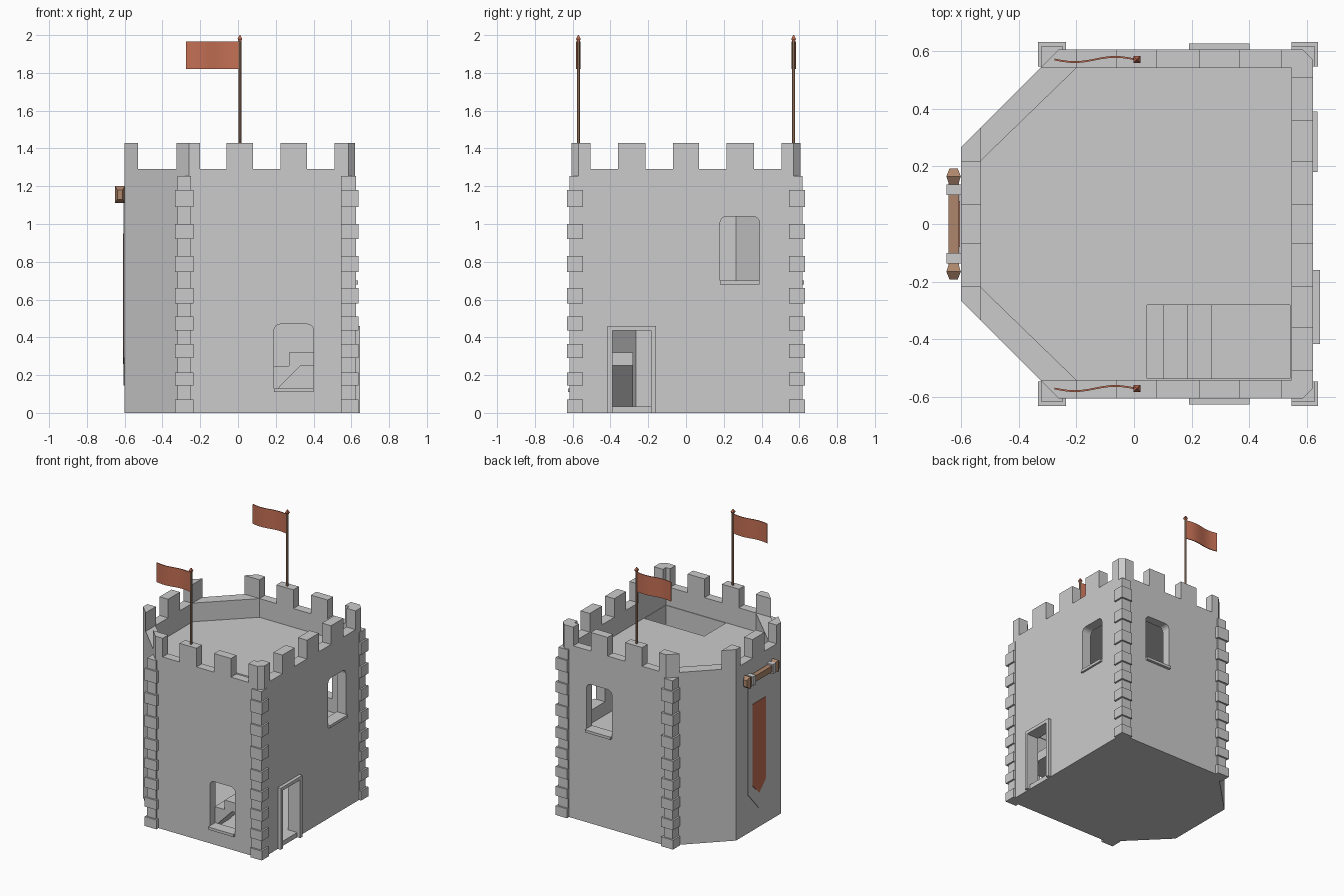
import bpy, bmesh, math
from mathutils import Vector

if "Cube" in bpy.data.objects:
    bpy.data.objects.remove(bpy.data.objects["Cube"])


def material(name, rgb):
    m = bpy.data.materials.new(name)
    m.diffuse_color = (*rgb, 1)
    m.use_nodes = True
    m.node_tree.nodes["Principled BSDF"].inputs["Base Color"].default_value = m.diffuse_color
    return m


RED = material("red_cloth", (0.55, 0.16, 0.09))
WOOD = material("wood", (0.42, 0.24, 0.15))


def finish(name, bm, mat=None):
    bmesh.ops.recalc_face_normals(bm, faces=bm.faces[:])
    me = bpy.data.meshes.new(name)
    bm.to_mesh(me)
    bm.free()
    ob = bpy.data.objects.new(name, me)
    bpy.context.collection.objects.link(ob)
    if mat:
        me.materials.append(mat)
    return ob


def loft(name, rings, mat=None):
    bm = bmesh.new()
    vs = [[bm.verts.new(p) for p in r] for r in rings]
    n = len(rings[0])
    for a, b in zip(vs, vs[1:]):
        for i in range(n):
            j = (i + 1) % n
            bm.faces.new((a[i], a[j], b[j], b[i]))
    bm.faces.new(vs[0])
    bm.faces.new(vs[-1])
    return finish(name, bm, mat)


def place(axis, u, v, w):
    return {'x': (w, u, v), 'y': (u, w, v), 'z': (u, v, w)}[axis]


def prism(name, pts, lo, hi, axis='z', mat=None):
    return loft(name, [[place(axis, u, v, w) for u, v in pts] for w in (lo, hi)], mat)


def box(name, x0, x1, y0, y1, z0, z1, mat=None):
    return prism(name, [(x0, y0), (x1, y0), (x1, y1), (x0, y1)], z0, z1, 'z', mat)


def spindle(name, axis, cu, cv, stations, n, mat, su=1, sv=1):
    # regular n-sided sections (position, half width) along an axis
    k = 1 / math.cos(math.pi / n)
    ang = [2 * math.pi * (i + 0.5) / n for i in range(n)]
    return loft(name, [[place(axis, cu + su * r * k * math.cos(a), cv + sv * r * k * math.sin(a), w)
                        for a in ang] for w, r in stations], mat)


def cut(target, cutter):
    cutter.hide_render = True
    m = target.modifiers.new("cut", 'BOOLEAN')
    m.operation, m.solver, m.object = 'DIFFERENCE', 'EXACT', cutter
    bpy.context.view_layer.objects.active = target
    bpy.ops.object.modifier_apply(modifier=m.name)
    bpy.data.objects.remove(cutter)


def mirrored(half):
    return half + [(x, -y) for x, y in reversed(half)]


# tower body
tower = prism("tower_walls", mirrored([(-0.6, -0.265), (-0.26, -0.605), (0.585, -0.605), (0.62, -0.57)]), 0, 1.43)
room = mirrored([(-0.53, -0.265), (-0.255, -0.54), (0.545, -0.54)])
deck = mirrored([(-0.53, -0.22), (-0.2, -0.54), (0.545, -0.54)])
cut(tower, prism("cut_deck", deck, 1.15, 1.5))
cut(tower, prism("cut_lower_room", room, 0.035, 0.56))
cut(tower, prism("cut_upper_room", room, 0.6, 1.1))
cut(tower, box("cut_stairwell", 0.045, 0.541, -0.535, -0.28, 0.5, 1.3))

# gaps between the merlons
for a, b in ((-0.2, -0.06), (0.08, 0.225), (0.365, 0.51)):
    cut(tower, box("cut_gap", a, b, -0.8, 0.8, 1.29, 1.6))
for s in (-1, 1):
    cut(tower, box("cut_gap", -0.8, 0.8, *sorted((s * 0.07, s * 0.215)), 1.29, 1.6))
    cut(tower, box("cut_gap", 0.2, 0.8, *sorted((s * 0.36, s * 0.505)), 1.29, 1.6))
    cut(tower, box("cut_diagonal_gap", -0.53, -0.199, *sorted((s * 0.2, s * 0.54)), 1.29, 1.6))


# windows with rounded top corners, and their sills
def window(axis, u0, u1, z0, z1, lo, hi, sill):
    r = 0.035
    pts = [(u0, z0), (u1, z0)]
    for cx, start in ((u1 - r, 0), (u0 + r, 90)):
        for i in range(5):
            a = math.radians(start + 22.5 * i)
            pts.append((cx + r * math.cos(a), z1 - r + r * math.sin(a)))
    cut(tower, prism("cut_window", pts, lo, hi, axis))
    rect = [(u0, z0 - 0.02), (u1, z0 - 0.02), (u1, z0), (u0, z0)]
    prism("window_sill", rect, *sill, axis)


window('y', 0.19, 0.4, 0.13, 0.47, -0.7, -0.5, (-0.625, -0.59))
window('y', 0.19, 0.4, 0.7, 1.04, 0.5, 0.7, (0.59, 0.625))
window('x', 0.18, 0.39, 0.7, 1.04, 0.5, 0.7, (0.6, 0.635))

# doorway and frame
cut(tower, box("cut_door", 0.5, 0.7, -0.39, -0.185, 0.035, 0.435))
frame = [(-0.415, 0), (-0.415, 0.46), (-0.16, 0.46), (-0.16, 0),
         (-0.185, 0), (-0.185, 0.435), (-0.39, 0.435), (-0.39, 0)]
prism("door_frame", frame, 0.6, 0.645, 'x')

# stairs with a landing
steps = [(0.02, 0.035)]
for i in range(4):
    x, z = 0.02 + 0.083 * i, 0.107 + 0.071 * i
    steps += [(x, z), (x + 0.083 if i < 3 else 0.55, z)]
steps += [(0.55, 0.25), (0.33, 0.25), (0.12, 0.035)]
prism("stairs", steps, -0.541, -0.28, 'y')

# corner stones, alternately wide and narrow
levels = [0, .07, .145, .215, .29, .365, .435, .51, .58, .66, .745, .83, .92, 1.0, 1.09, 1.18, 1.255]
for s in (-1, 1):
    for i, (z0, z1) in enumerate(zip(levels, levels[1:])):
        e = 0 if i % 2 == 0 else 0.013
        ys = sorted((s * 0.545, s * (0.63 - e)))
        box("right_corner_stone", 0.545, 0.638 - e, *ys, z0, z1)
        box("left_corner_stone", -0.333 + e, -0.235 - e, *ys, z0, z1)

# flags on poles
for s in (-1, 1):
    y = s * 0.57
    spindle("flag_pole", 'z', 0.01, y, [(1.42, 0.008), (1.97, 0.008)], 8, WOOD)
    spindle("pole_finial", 'z', 0.01, y, [(1.965, 0.006), (1.98, 0.012), (2.0, 0.002)], 4, RED)
    line = [(0.005 - 0.28 * i / 16, y + 0.009 * math.sin(2 * math.pi * i / 16)) for i in range(17)]
    cloth = [(a, b + 0.003) for a, b in line] + [(a, b - 0.003) for a, b in reversed(line)]
    flag = prism("flag", cloth, 1.82, 1.965, 'z', RED)
    bpy.ops.object.select_all(action='DESELECT')
    flag.select_set(True)
    bpy.context.view_layer.objects.active = flag
    bpy.ops.object.shade_smooth_by_angle(angle=math.radians(30))

# hanging banner on the left face
banner = [(-0.13, 1.14), (-0.13, 0.29), (0, 0.145), (0.13, 0.29), (0.13, 1.14)]
panel = [(-0.08, 0.95), (-0.08, 0.34), (0, 0.26), (0.08, 0.34), (0.08, 0.95)]
prism("banner", banner, -0.605, -0.595, 'x')
prism("banner_panel", panel, -0.608, -0.6, 'x', RED)
box("banner_rod", -0.643, -0.607, -0.14, 0.14, 1.135, 1.18, WOOD)
for s in (-1, 1):
    box("rod_bracket", -0.65, -0.598, *sorted((s * 0.1, s * 0.137)), 1.12, 1.19)
    spindle("rod_end", 'y', -0.625, 1.155, [(s * 0.137, 0.016), (s * 0.165, 0.025), (s * 0.193, 0.014)],
            4, WOOD, 1, 1.8)
